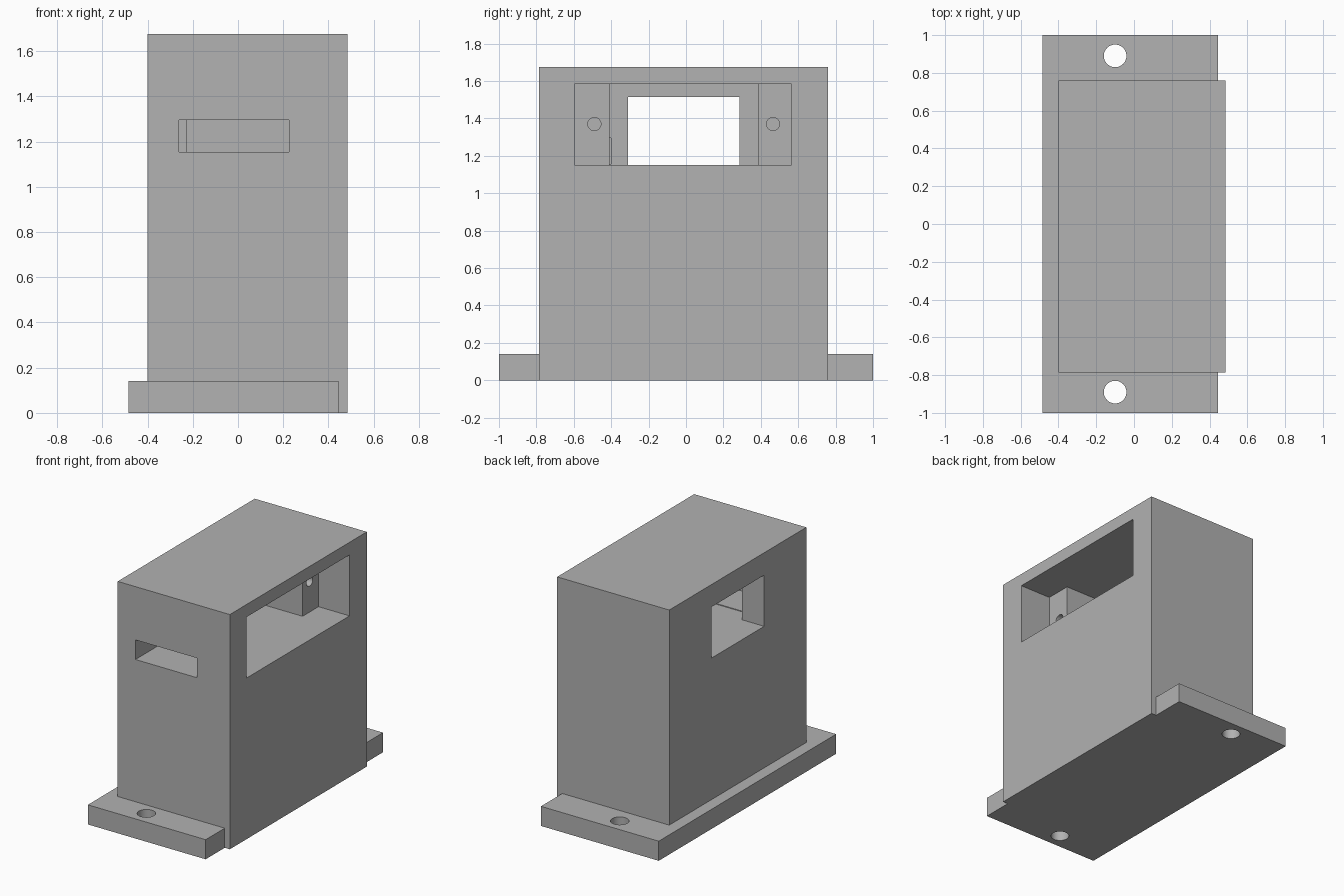
import bpy

cube = bpy.data.objects.get("Cube")
if cube:
    bpy.data.objects.remove(cube, do_unlink=True)

grey = bpy.data.materials.new("plain_grey")
grey.use_nodes = True
colour = (0.445, 0.445, 0.445, 1)
grey.diffuse_color = colour
grey.node_tree.nodes["Principled BSDF"].inputs["Base Color"].default_value = colour


def box(name, x, y, z):
    """Box spanning the given (low, high) ranges."""
    spans = (x, y, z)
    bpy.ops.mesh.primitive_cube_add(size=1, location=[(a + b) / 2 for a, b in spans])
    ob = bpy.context.object
    ob.name = name
    ob.scale = [b - a for a, b in spans]
    bpy.ops.object.transform_apply(location=True, rotation=True, scale=True)
    ob.data.materials.append(grey)
    return ob


def cylinder(name, radius, depth, location, rotation=(0, 0, 0)):
    bpy.ops.mesh.primitive_cylinder_add(vertices=48, radius=radius, depth=depth,
                                        location=location, rotation=rotation)
    ob = bpy.context.object
    ob.name = name
    bpy.ops.object.transform_apply(location=True, rotation=True, scale=True)
    ob.data.materials.append(grey)
    return ob


def combine(target, tool, operation):
    """Apply a boolean to the target and discard the tool."""
    mod = target.modifiers.new(tool.name, "BOOLEAN")
    mod.operation, mod.solver, mod.object = operation, "EXACT", tool
    bpy.context.view_layer.objects.active = target
    bpy.ops.object.modifier_apply(modifier=mod.name)
    bpy.data.objects.remove(tool, do_unlink=True)


# Tall body merged with the offset mounting plate
housing = box("housing", (-0.40, 0.485), (-0.785, 0.76), (0, 1.675))
plate = box("mounting_plate", (-0.485, 0.445), (-1, 1), (0, 0.14))
combine(housing, plate, "UNION")

# Stepped cavity: wide opening, narrower recess, then window through the wall
floor = 1.15
cutters = [
    box("opening", (0.24, 0.6), (-0.595, 0.565), (floor, 1.585)),
    box("recess", (-0.225, 0.3), (-0.41, 0.385), (floor, 1.585)),
    box("window", (-0.6, 0.0), (-0.31, 0.285), (floor, 1.515)),
    # Cable slot from the front into the recess
    box("cable_slot", (-0.26, 0.225), (-0.9, -0.40), (1.155, 1.295)),
]

# Screw holes beside the recess
for y in (-0.49, 0.465):
    cutters.append(cylinder("screw_hole", 0.035, 0.4, (0.14, y, 1.37), (0, 1.5708, 0)))

# Bolt holes through the plate ends
for y in (-0.89, 0.89):
    cutters.append(cylinder("bolt_hole", 0.06, 0.5, (-0.10, y, 0.07)))

for cutter in cutters:
    combine(housing, cutter, "DIFFERENCE")

# Flat walls, smooth round holes
housing.select_set(True)
bpy.context.view_layer.objects.active = housing
bpy.ops.object.shade_smooth_by_angle()
